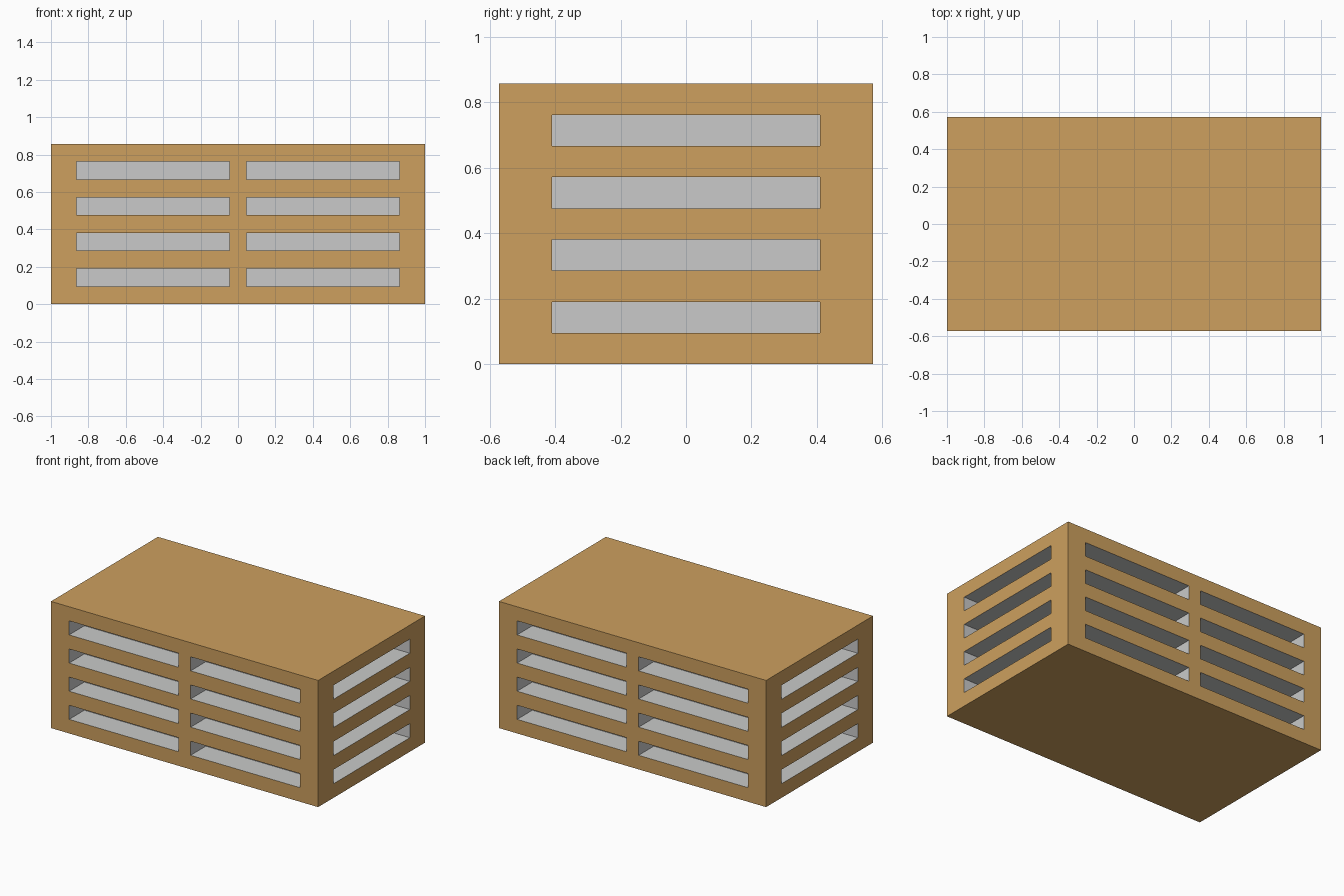
import bpy
import bmesh
from mathutils import Vector

cube = bpy.data.objects.get("Cube")
if cube:
    bpy.data.objects.remove(cube, do_unlink=True)


def make_material(name, color):
    mat = bpy.data.materials.new(name)
    mat.use_nodes = True
    mat.diffuse_color = color
    mat.node_tree.nodes["Principled BSDF"].inputs["Base Color"].default_value = color
    return mat


HALF_X, HALF_Y = 1.0, 4 / 7
UNIT = 1 / 21                              # module of the slot rows
HEIGHT = 18 * UNIT
ROWS = [i * 2 * UNIT for i in range(10)]   # alternating solid / slot bands
OUTER, INNER, SIDE = 0.864, 0.0455, 0.409  # slot ends
FRONT_CUTS = [-HALF_X, -OUTER, -INNER, INNER, OUTER, HALF_X]
SIDE_CUTS = [-HALF_Y, -SIDE, SIDE, HALF_Y]

bm = bmesh.new()
slots = {"long": [], "short": []}


def add_wall(kind, cuts, along, out, distance):
    """Grid of panels; every odd column in every odd row is a slot."""
    def vert(u, z):
        return bm.verts.new(along * u + out * distance + Vector((0, 0, z)))

    grid = [[vert(u, z) for u in cuts] for z in ROWS]
    for r in range(len(ROWS) - 1):
        for c in range(len(cuts) - 1):
            face = bm.faces.new((grid[r][c], grid[r][c + 1],
                                 grid[r + 1][c + 1], grid[r + 1][c]))
            if r % 2 and c % 2:
                face.material_index = 1
                slots[kind].append(face)


# Four slotted walls
X, Y = Vector((1, 0, 0)), Vector((0, 1, 0))
add_wall("long", FRONT_CUTS, X, -Y, HALF_Y)
add_wall("long", FRONT_CUTS, -X, Y, HALF_Y)
add_wall("short", SIDE_CUTS, Y, X, HALF_X)
add_wall("short", SIDE_CUTS, -Y, -X, HALF_X)

# Weld the corners, then close the top and bottom
bmesh.ops.remove_doubles(bm, verts=bm.verts[:], dist=0.0001)
bmesh.ops.holes_fill(bm, edges=[e for e in bm.edges if e.is_boundary], sides=0)
bmesh.ops.recalc_face_normals(bm, faces=bm.faces[:])

# Sink the slots into the walls
for kind, depth in (("long", HALF_Y - SIDE), ("short", HALF_X - OUTER)):
    bm.normal_update()
    bmesh.ops.inset_individual(bm, faces=slots[kind], thickness=0, depth=-depth)

# Grey inside the slots, tan on the outer skin
for face in bm.faces:
    c = face.calc_center_median()
    outside = (abs(abs(c.x) - HALF_X) < 0.001 or abs(abs(c.y) - HALF_Y) < 0.001
               or c.z < 0.001 or c.z > HEIGHT - 0.001)
    face.material_index = 0 if outside else 1

mesh = bpy.data.meshes.new("slotted_crate")
bm.to_mesh(mesh)
bm.free()
mesh.materials.append(make_material("tan", (0.61, 0.35, 0.113, 1)))
mesh.materials.append(make_material("light_grey", (0.585, 0.59, 0.585, 1)))
crate = bpy.data.objects.new("slotted_crate", mesh)
bpy.context.collection.objects.link(crate)
